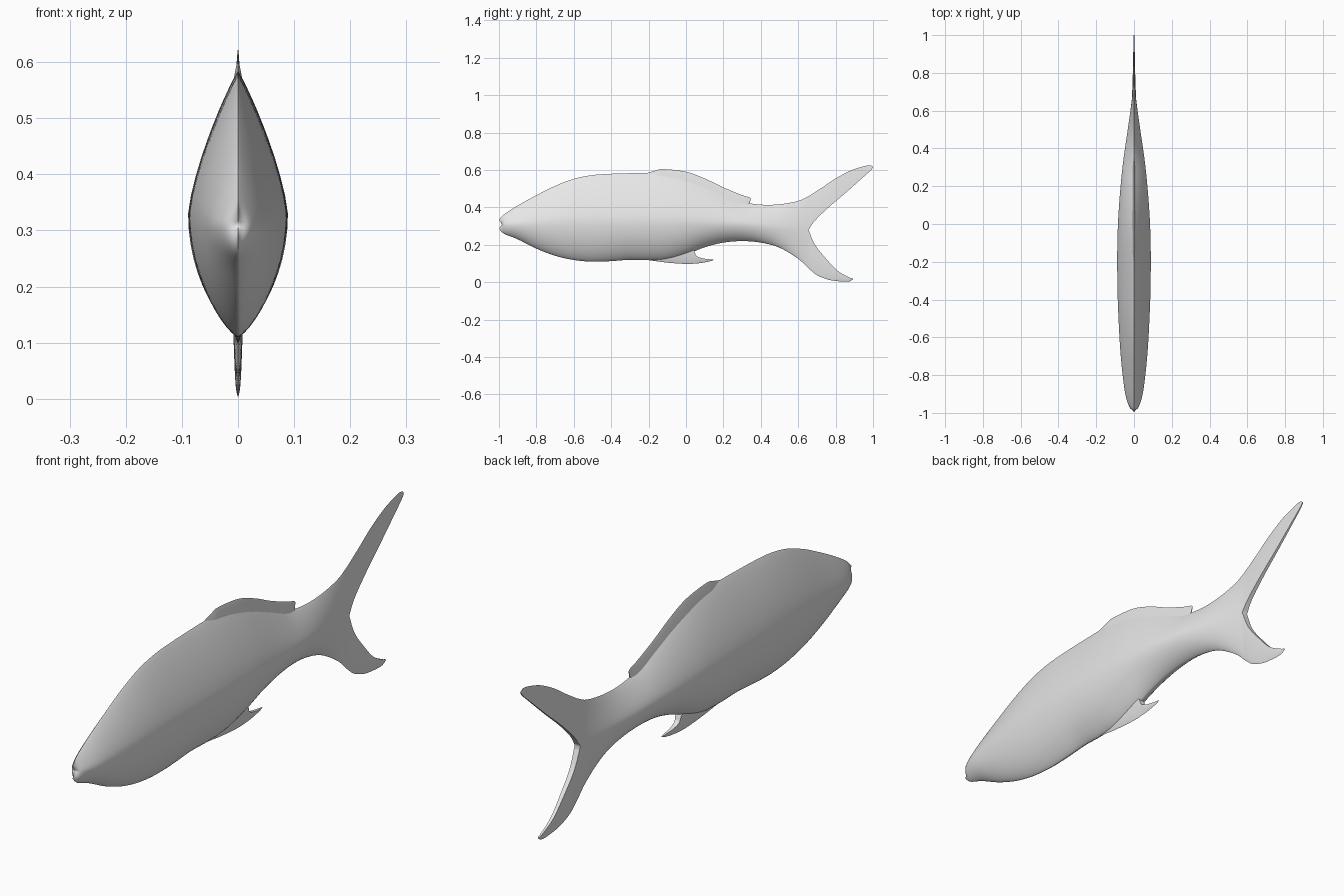
import bpy, bmesh, math

if "Cube" in bpy.data.objects:
    bpy.data.objects.remove(bpy.data.objects["Cube"])

grey = bpy.data.materials.new("pale_grey")
grey.diffuse_color = (0.8, 0.8, 0.8, 1)
grey.use_nodes = True
grey.node_tree.nodes["Principled BSDF"].inputs["Base Color"].default_value = grey.diffuse_color


def smooth_rows(rows, sub=5):
    """Catmull-Rom interpolation through rows of numbers."""
    first = [2 * a - b for a, b in zip(rows[0], rows[1])]
    last = [2 * a - b for a, b in zip(rows[-1], rows[-2])]
    pts = [first] + list(rows) + [last]
    out = []
    for i in range(1, len(pts) - 2):
        for k in range(sub):
            t = k / sub
            out.append([0.5 * (2 * b + (c - a) * t + (2 * a - 5 * b + 4 * c - d) * t * t
                               + (3 * b - a - 3 * c + d) * t ** 3)
                        for a, b, c, d in zip(*pts[i - 1:i + 3])])
    out.append(list(rows[-1]))
    return out


def add_half(bm, rows, power, rounding, close=False, n=12):
    """Mirrored skin from a thin outer edge to the widest line.
    Row: edge y, edge z, wide y, wide z, half width."""
    grids = []
    for side in (1, -1):
        grid = []
        for ey, ez, my, mz, w in rows:
            line = []
            for k in range(n + 1):
                u = math.sin(math.pi / 2 * k / n)
                x = side * max(w, 0) * max(0, 1 - u ** power) ** rounding
                line.append(bm.verts.new((x, my + (ey - my) * u, mz + (ez - mz) * u)))
            grid.append(line)
        for a, b in zip(grid, grid[1:]):
            for k in range(n):
                bm.faces.new((a[k], b[k], b[k + 1], a[k + 1]))
        grids.append(grid)
    if close:  # blunt strip along the widest line, and the end cap
        right, left = grids
        for i in range(len(rows) - 1):
            bm.faces.new((right[i][0], right[i + 1][0], left[i + 1][0], left[i][0]))
        for k in range(n):
            bm.faces.new((right[-1][k], right[-1][k + 1], left[-1][k + 1], left[-1][k]))


def finish(bm, name):
    bmesh.ops.remove_doubles(bm, verts=bm.verts, dist=0.0002)
    bmesh.ops.recalc_face_normals(bm, faces=bm.faces)
    mesh = bpy.data.meshes.new(name)
    bm.to_mesh(mesh)
    bm.free()
    mesh.materials.append(grey)
    obj = bpy.data.objects.new(name, mesh)
    bpy.context.collection.objects.link(obj)
    bpy.ops.object.select_all(action='DESELECT')
    obj.select_set(True)
    bpy.context.view_layer.objects.active = obj
    bpy.ops.object.shade_smooth_by_angle(angle=math.radians(60))


# Body stations: y, top, widest height, bottom, half width
stations = [
    (-1.0, .335, .31, .285, 0), (-.97, .365, .31, .258, .024),
    (-.9, .41, .312, .23, .046), (-.8, .465, .318, .18, .060),
    (-.7, .515, .324, .142, .070), (-.6, .553, .328, .119, .077),
    (-.5, .573, .33, .11, .082), (-.4, .58, .33, .113, .086),
    (-.3, .583, .33, .12, .088), (-.2, .584, .33, .118, .089),
    (-.1, .577, .33, .123, .088), (0, .556, .33, .148, .085),
    (.1, .52, .325, .187, .079), (.2, .475, .32, .212, .071),
    (.3, .432, .315, .22, .061), (.4, .415, .305, .212, .048),
    (.5, .417, .295, .185, .033), (.6, .435, .285, .125, .019),
]
fork = (.655, .28, .012)

# Tail lobes: leading y, leading z, trailing y, trailing z, half thickness
upper_lobe = [
    (.66, .463, *fork), (.73, .508, .69, .33, .009), (.8, .555, .76, .398, .007),
    (.88, .597, .85, .475, .005), (.95, .620, .94, .555, .0035),
    (.985, .625, .985, .595, .0025), (1.0, .617, 1.0, .613, .0015),
]
lower_lobe = [
    (.66, .07, *fork), (.70, .038, .69, .2, .010), (.76, .014, .75, .125, .008),
    (.82, .005, .81, .062, .006), (.87, .004, .87, .028, .004),
    (.892, .015, .892, .019, .002),
]

# Body and forked tail as one skin
bm = bmesh.new()
for col, lobe, power, rounding in ((1, upper_lobe, 1.35, .92), (3, lower_lobe, 2, .75)):
    rows = [(s[0], s[col], s[0] + (.015 if s[0] == -1 else 0), s[2], s[4]) for s in stations]
    add_half(bm, smooth_rows(rows + [lobe[0]]), power, rounding)
    add_half(bm, smooth_rows(lobe), power, rounding, close=True)
finish(bm, "body_and_tail")

# Dorsal fin: outer edge, root inside the back, half thickness
dorsal = [
    (-.21, .583, -.21, .55, .004), (-.16, .598, -.16, .55, .010),
    (-.12, .605, -.12, .54, .012), (0, .591, 0, .51, .014),
    (.1, .555, .1, .47, .014), (.2, .507, .2, .43, .013),
    (.3, .466, .29, .40, .011), (.335, .455, .325, .395, .007),
    (.347, .447, .335, .40, .003),
]
bm = bmesh.new()
add_half(bm, smooth_rows(dorsal), 1, .8, close=True)
finish(bm, "dorsal_fin")

# Belly fin with a swept-back tip
belly = [
    (-.2, .118, -.2, .16, .006), (-.1, .105, -.1, .17, .014),
    (0, .098, -.01, .19, .016), (.05, .10, .04, .172, .013),
    (.08, .103, .055, .142, .010), (.115, .109, .085, .129, .007),
    (.138, .115, .125, .123, .004), (.146, .119, .146, .121, .002),
]
bm = bmesh.new()
add_half(bm, smooth_rows(belly), 1.6, .8, close=True)
finish(bm, "belly_fin")
